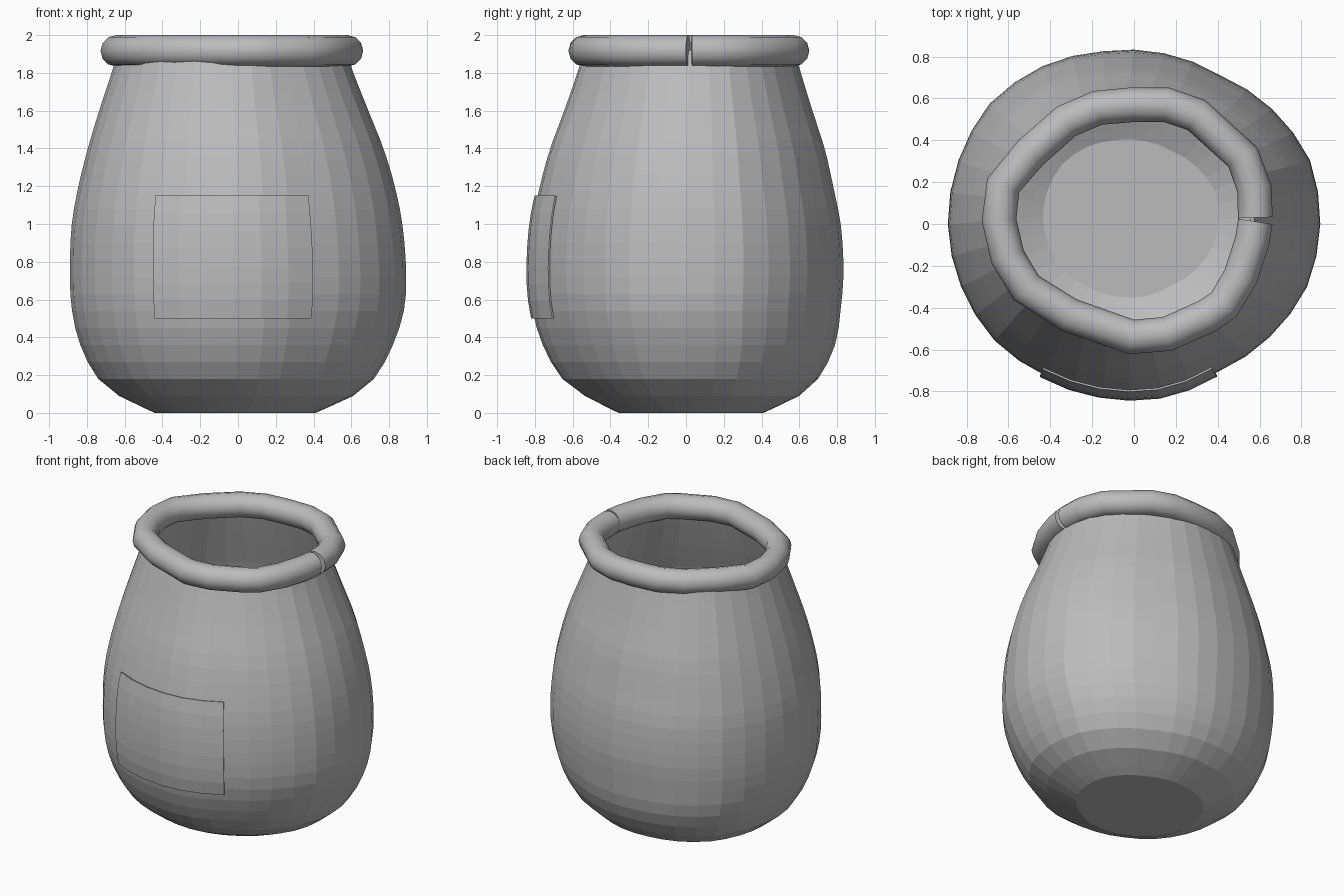
import bpy, bmesh
from math import sin, cos, radians
from mathutils import Vector

if "Cube" in bpy.data.objects:
    bpy.data.objects.remove(bpy.data.objects["Cube"], do_unlink=True)

clay = bpy.data.materials.new("grey_clay")
clay.use_nodes = True
clay.diffuse_color = (0.5, 0.5, 0.5, 1)
clay.node_tree.nodes["Principled BSDF"].inputs["Base Color"].default_value = (0.5, 0.5, 0.5, 1)

# Hand-thrown outline at the belly: radius every 20 degrees
OUTLINE = [.89, .895, .86, .824, .832, .842, .875, .90, .893,
           .89, .88, .87, .842, .832, .83, .815, .845, .88]

# Side profile: height, then left, right, front and back extents
PROFILE = [(0, -.44, .41, -.36, .41), (.09, -.63, .61, -.54, .60),
           (.18, -.74, .72, -.66, .70), (.36, -.835, .82, -.765, .79),
           (.55, -.88, .88, -.82, .82), (.75, -.89, .89, -.835, .835),
           (1.0, -.88, .87, -.82, .82), (1.2, -.845, .83, -.78, .78),
           (1.4, -.795, .77, -.725, .735), (1.6, -.735, .69, -.65, .67),
           (1.83, -.66, .60, -.57, .60), (1.92, -.635, .575, -.54, .575)]


def extents(z):
    """Smoothly interpolated extents of the body at height z."""
    last = len(PROFILE) - 1
    i = next((k for k in range(last) if z <= PROFILE[k + 1][0]), last - 1)
    a, b = PROFILE[i], PROFILE[i + 1]
    before, after = PROFILE[max(i - 1, 0)], PROFILE[min(i + 2, last)]
    h = b[0] - a[0]
    t = (z - a[0]) / h
    out = []
    for c in range(1, 5):
        ma = (b[c] - before[c]) / (b[0] - before[0]) * h
        mb = (after[c] - a[c]) / (after[0] - a[0]) * h
        s = t * t * (3 - 2 * t)
        out.append(a[c] + (b[c] - a[c]) * s
                   + ma * t * (1 - t) ** 2 - mb * t * t * (1 - t))
    return out


def surface(angle, z, offset=0):
    """Point on the body at an angle in degrees and a height."""
    k = (angle % 360) / 20
    i = int(k)
    r = OUTLINE[i % 18] + (OUTLINE[(i + 1) % 18] - OUTLINE[i % 18]) * (k - i)
    x0, x1, y0, y1 = extents(z)
    ca, sa = cos(radians(angle)), sin(radians(angle))
    return Vector(((x0 + x1) / 2 + (x1 - x0) / 2 * r * ca / .89 + offset * ca,
                   (y0 + y1) / 2 + (y1 - y0) / 2 * r * sa / .838 + offset * sa, z))


def finish(name, bm):
    mesh = bpy.data.meshes.new(name)
    bm.to_mesh(mesh)
    bm.free()
    mesh.materials.append(clay)
    obj = bpy.data.objects.new(name, mesh)
    bpy.context.collection.objects.link(obj)
    return obj


def bridge(bm, rows, closed):
    for low, high in zip(rows, rows[1:]):
        n = len(low)
        for i in range(n if closed else n - 1):
            j = (i + 1) % n
            bm.faces.new((low[i], low[j], high[j], high[i]))


# Body: faceted hollow pot with a flat base
bm = bmesh.new()
heights = [0, .026] + [.09 * k for k in range(1, 21)] + [1.85, 1.92]
rows = [[bm.verts.new(surface(a, z)) for a in range(0, 360, 10)] for z in heights]
bridge(bm, rows, True)
bm.faces.new(rows[0][::-1])
body = finish("pot_body", bm)
wall = body.modifiers.new("wall", "SOLIDIFY")
wall.thickness = .02
wall.offset = -1

# Label: thin plate wrapped around the front of the belly
bm = bmesh.new()
rows = [[bm.verts.new(surface(238.5 + 60 * i / 6, .5 + .65 * k / 7, .017))
         for i in range(7)] for k in range(8)]
bridge(bm, rows, False)
label = finish("front_label", bm)
plate = label.modifiers.new("plate", "SOLIDIFY")
plate.thickness = .009
plate.offset = -1

# Rim: rolled coil with a small open seam on the left side
PATH = [(.58, .03), (.575, .17), (.52, .32), (.30, .52), (.155, .57),
        (-.01, .57), (-.175, .555), (-.325, .49), (-.495, .34), (-.625, .185),
        (-.645, .02), (-.605, -.155), (-.515, -.305), (-.31, -.435),
        (-.01, -.54), (.16, -.525), (.35, -.44), (.43, -.385),
        (.51, -.25), (.565, -.08), (.58, .012)]
curve = bpy.data.curves.new("rim_path", "CURVE")
curve.dimensions = "3D"
curve.bevel_depth = .083
curve.bevel_resolution = 4
curve.use_fill_caps = True
spline = curve.splines.new("POLY")
spline.points.add(len(PATH) - 1)
for point, (x, y) in zip(spline.points, PATH):
    point.co = (x, y, 1.917, 1)
coil = bpy.data.objects.new("rim_path", curve)
bpy.context.collection.objects.link(coil)
bpy.context.view_layer.update()
mesh = bpy.data.meshes.new_from_object(coil)
bpy.data.objects.remove(coil, do_unlink=True)
mesh.materials.clear()
mesh.materials.append(clay)
rim = bpy.data.objects.new("rim", mesh)
bpy.context.collection.objects.link(rim)
bpy.ops.object.select_all(action="DESELECT")
rim.select_set(True)
bpy.context.view_layer.objects.active = rim
bpy.ops.object.shade_smooth_by_angle(angle=radians(50))
